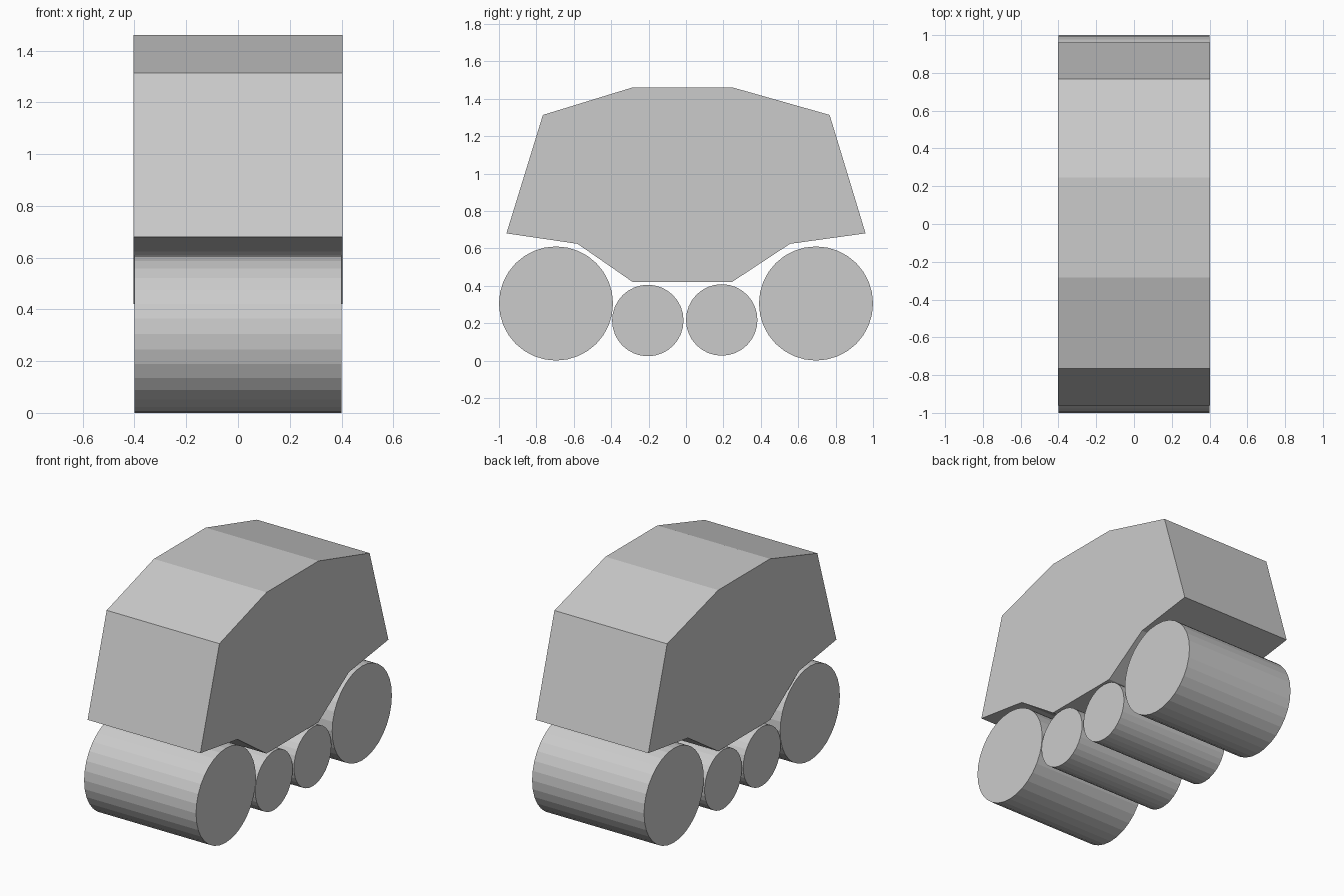
import bpy, bmesh, math

if "Cube" in bpy.data.objects:
    bpy.data.objects.remove(bpy.data.objects["Cube"])


def extrude_profile(name, points, half_width):
    """Extrude a (y, z) outline along x, centred on x = 0."""
    bm = bmesh.new()
    face = bm.faces.new([bm.verts.new((-half_width, y, z)) for y, z in points])
    res = bmesh.ops.extrude_face_region(bm, geom=[face])
    verts = [g for g in res["geom"] if isinstance(g, bmesh.types.BMVert)]
    bmesh.ops.translate(bm, verts=verts, vec=(2 * half_width, 0, 0))
    bmesh.ops.recalc_face_normals(bm, faces=bm.faces)
    mesh = bpy.data.meshes.new(name)
    bm.to_mesh(mesh)
    bm.free()
    obj = bpy.data.objects.new(name, mesh)
    bpy.context.collection.objects.link(obj)
    return obj


# Faceted body hull
extrude_profile("body", [
    (-0.96, 0.68), (-0.58, 0.624), (-0.285, 0.42), (0.246, 0.42), (0.556, 0.624),
    (0.96, 0.68), (0.768, 1.313), (0.246, 1.461), (-0.283, 1.461), (-0.765, 1.313),
], 0.403)

# Roller wheels: two large outer, two small inner
for name, y, z, r in [
    ("front_large_roller", -0.695, 0.305, 0.305),
    ("front_small_roller", -0.204, 0.214, 0.191),
    ("rear_small_roller", 0.191, 0.217, 0.191),
    ("rear_large_roller", 0.695, 0.305, 0.305),
]:
    bpy.ops.mesh.primitive_cylinder_add(
        vertices=32, radius=r, depth=0.8, location=(0, y, z),
        rotation=(0, math.pi / 2, 0))
    bpy.context.object.name = name
